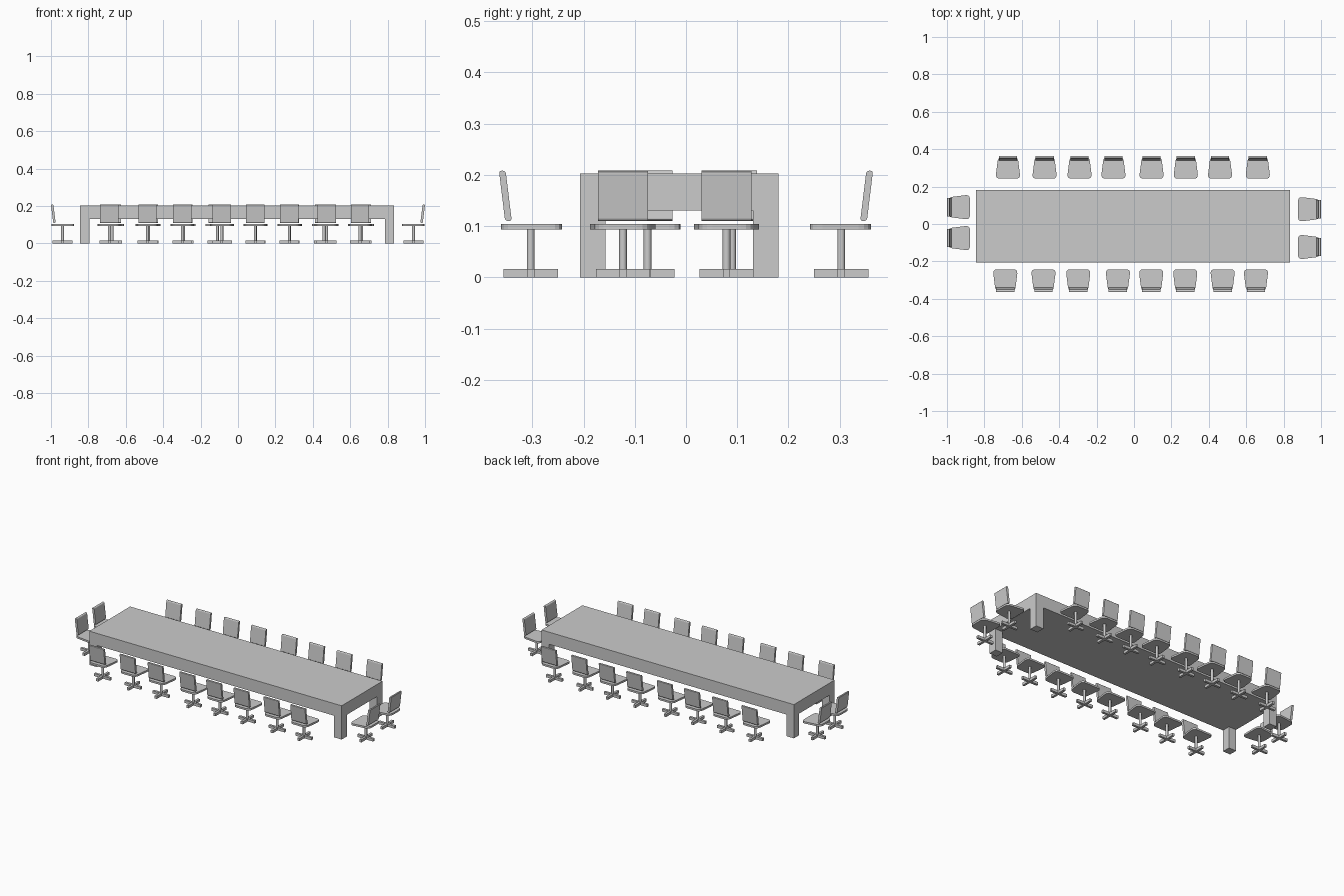
import bpy, bmesh
from math import pi, atan2
from mathutils import Matrix, Vector

cube = bpy.data.objects.get("Cube")
if cube:
    bpy.data.objects.remove(cube, do_unlink=True)

grey = bpy.data.materials.new("plain grey")
grey.use_nodes = True
colour = (0.6, 0.6, 0.6, 1)
grey.diffuse_color = colour
grey.node_tree.nodes["Principled BSDF"].inputs["Base Color"].default_value = colour


def add_box(bm, low, high):
    low, high = Vector(low), Vector(high)
    size = Matrix.Diagonal((*(high - low), 1))
    bmesh.ops.create_cube(bm, size=1, matrix=Matrix.Translation((low + high) / 2) @ size)


def add_prism(bm, outline, offset):
    """Extrude a flat outline of points along an offset."""
    face = bm.faces.new([bm.verts.new(p) for p in outline])
    moved = bmesh.ops.extrude_face_region(bm, geom=[face], use_keep_orig=True)["geom"]
    verts = [v for v in moved if isinstance(v, bmesh.types.BMVert)]
    bmesh.ops.translate(bm, verts=verts, vec=offset)


def rounded(corners, radius, steps=4):
    """Round each corner of a closed outline with a quadratic curve."""
    points = []
    corners = [Vector(c) for c in corners]
    for i, c in enumerate(corners):
        a = c + (corners[i - 1] - c).normalized() * radius
        b = c + (corners[(i + 1) % len(corners)] - c).normalized() * radius
        for k in range(steps + 1):
            t = k / steps
            points.append(a * (1 - t) ** 2 + c * 2 * t * (1 - t) + b * t * t)
    return points


def to_mesh(bm, name):
    bmesh.ops.recalc_face_normals(bm, faces=bm.faces)
    mesh = bpy.data.meshes.new(name)
    bm.to_mesh(mesh)
    bm.free()
    mesh.materials.append(grey)
    return mesh


def place(mesh, name, location=(0, 0, 0), turn=0):
    obj = bpy.data.objects.new(name, mesh)
    obj.location = location
    obj.rotation_euler.z = turn
    bpy.context.collection.objects.link(obj)


# Table: thick slab and four square corner legs
X0, X1, Y0, Y1, LEG = -0.845, 0.835, -0.207, 0.181, 0.05
UNDER, TOP = 0.13, 0.203
bm = bmesh.new()
add_box(bm, (X0, Y0, UNDER), (X1, Y1, TOP))
place(to_mesh(bm, "table_top"), "table_top")
bm = bmesh.new()
for x in (X0, X1 - LEG):
    for y in (Y0, Y1 - LEG):
        add_box(bm, (x, y, 0), (x + LEG, y + LEG, UNDER))
place(to_mesh(bm, "table_legs"), "table_legs")

# Chair parts, with the backrest towards -y and the column at the origin
bm = bmesh.new()
seat = [(-0.067, 0.061, 0.093), (0.067, 0.061, 0.093),
        (0.052, -0.058, 0.093), (-0.052, -0.058, 0.093)]
add_prism(bm, rounded(seat, 0.025), (0, 0, 0.011))
seat_mesh = to_mesh(bm, "seat")

bm = bmesh.new()
back = [(-0.049, -0.037, 0.11), (-0.049, -0.05, 0.11),
        (-0.049, -0.062, 0.208), (-0.049, -0.049, 0.208)]
add_prism(bm, rounded(back, 0.0055, 3), (0.098, 0, 0))
back_mesh = to_mesh(bm, "backrest")

bm = bmesh.new()
ARM, HALF, BASE = 0.053, 0.007, 0.016
cross = [Matrix.Rotation(q * pi / 2, 3, "Z") @ Vector(p) for q in range(4)
         for p in ((ARM, -HALF, 0), (ARM, HALF, 0), (HALF, HALF, 0))]
add_prism(bm, cross, (0, 0, BASE))
base_mesh = to_mesh(bm, "foot_cross")

bm = bmesh.new()
bmesh.ops.create_cone(bm, cap_ends=True, segments=16, radius1=0.0075, radius2=0.0075,
                      depth=0.079, matrix=Matrix.Translation((0, 0, 0.0545)))
column_mesh = to_mesh(bm, "column")
for face in column_mesh.polygons:
    face.use_smooth = abs(face.normal.z) < 0.5

# Seats around the table, each facing it
ROW, END = 0.303, 0.938
front_row = (-0.688, -0.484, -0.298, -0.086, 0.092, 0.274, 0.474, 0.652)
back_row = (-0.674, -0.478, -0.291, -0.11, 0.094, 0.277, 0.46, 0.662)
spots = [(x, -ROW, 0) for x in front_row]
spots += [(x, ROW, pi) for x in back_row]
spots += [(END, y, pi / 2) for y in (-0.123, 0.079)]
spots += [(-END, y, -pi / 2) for y in (-0.075, 0.09)]
parts = {"seat": seat_mesh, "backrest": back_mesh,
         "foot_cross": base_mesh, "column": column_mesh}
for number, (x, y, turn) in enumerate(spots, 1):
    for name, mesh in parts.items():
        place(mesh, f"chair_{number}_{name}", (x, y, 0), turn)
